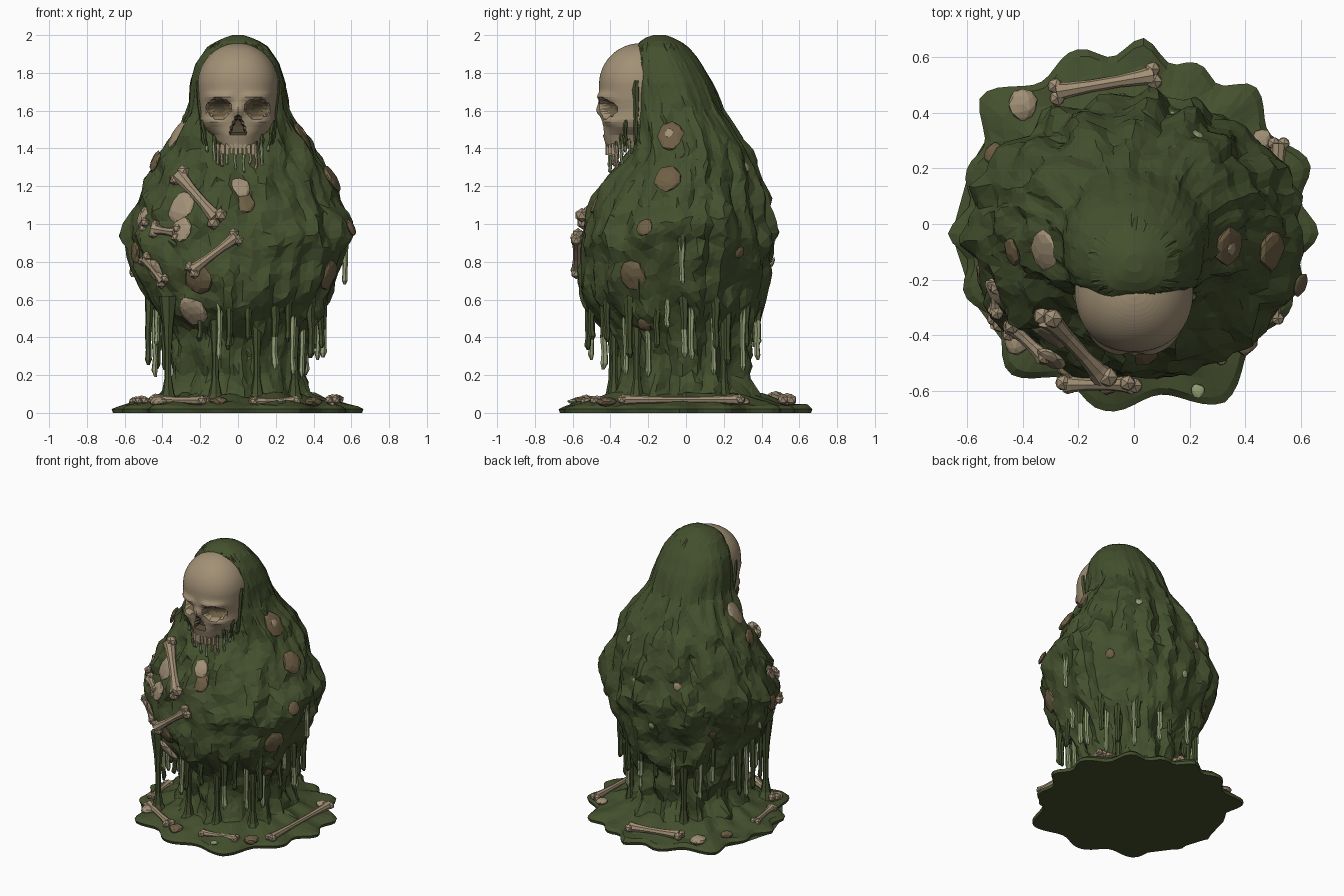
import bpy, bmesh, math, random
from mathutils import Vector, Matrix, noise

if "Cube" in bpy.data.objects:
    bpy.data.objects.remove(bpy.data.objects["Cube"])

random.seed(4)
TAU = math.tau

def material(name, col):
    m = bpy.data.materials.new(name)
    m.diffuse_color = (*col, 1)
    m.use_nodes = True
    m.node_tree.nodes["Principled BSDF"].inputs["Base Color"].default_value = m.diffuse_color
    return m

SLIME = material("slime_green", (0.058, 0.08, 0.027))
PALE = material("pale_drip_green", (0.30, 0.35, 0.18))
BONE = material("bone_tan", (0.36, 0.28, 0.18))
BROWN = material("old_bone_brown", (0.155, 0.113, 0.058))
DARK = material("socket_brown", (0.085, 0.066, 0.036))

# ---- mesh helpers
def fill(bm, rows):
    """Skin a list of closed rings and cap both ends."""
    vs = [[bm.verts.new(p) for p in r] for r in rows]
    n = len(rows[0])
    for a, b in zip(vs, vs[1:]):
        for i in range(n):
            bm.faces.new((a[i], a[(i + 1) % n], b[(i + 1) % n], b[i]))
    bm.faces.new(vs[0])
    bm.faces.new(vs[-1])

def finish(bm, name, mats, pick=None):
    bmesh.ops.triangulate(bm, faces=bm.faces[:])
    bmesh.ops.recalc_face_normals(bm, faces=bm.faces[:])
    if pick:
        for f in bm.faces:
            f.material_index = pick(f.calc_center_median())
    me = bpy.data.meshes.new(name)
    bm.to_mesh(me)
    bm.free()
    for m in mats:
        me.materials.append(m)
    ob = bpy.data.objects.new(name, me)
    bpy.context.collection.objects.link(ob)
    return ob

def tube_rows(pts, radii, n=6):
    d = (pts[-1] - pts[0]).normalized()
    u = d.orthogonal().normalized()
    w = d.cross(u)
    return [[p + r * (u * math.cos(TAU * i / n) + w * math.sin(TAU * i / n)) for i in range(n)]
            for p, r in zip(pts, radii)]

def profile(rows, z):
    """Interpolate (z, half width, front y, back y), listed from the top down."""
    for p, q in zip(rows, rows[1:]):
        if z >= q[0]:
            t = min(1, max(0, (p[0] - z) / (p[0] - q[0])))
            return [p[i] + (q[i] - p[i]) * t for i in (1, 2, 3)]
    return rows[-1][1:]

def power(v, e):
    return math.copysign(abs(v) ** e, v)

# ---- slime body
BODY = [(2.0, .03, -.17, -.11), (1.98, .09, -.23, -.05), (1.94, .155, -.265, .01), (1.85, .222, -.28, .08),
        (1.75, .255, -.28, .14), (1.6, .27, -.275, .205), (1.5, .335, -.275, .275), (1.4, .42, -.29, .335),
        (1.3, .47, -.37, .38), (1.2, .51, -.445, .41), (1.1, .555, -.48, .43), (1.03, .61, -.52, .455),
        (.95, .61, -.555, .475), (.88, .575, -.575, .465), (.75, .525, -.585, .445), (.6, .475, -.545, .415),
        (.5, .43, -.47, .385), (.4, .36, -.385, .345), (.2, .335, -.355, .33), (.1, .39, -.41, .38),
        (.03, .46, -.48, .45)]

def skin(a, z):
    hx, yf, yb = profile(BODY, z)
    c, s = math.cos(a), math.sin(a)
    e = .65 if z > 1.55 else 1 - .35 * max(0, (z - 1.3) / .25)
    if s > 0:
        e = 1
    x, y = hx * power(c, e), (yf + yb) / 2 + (yb - yf) / 2 * power(s, e)
    amp = .05 - .04 * min(1, max(0, (z - 1.35) / .4))
    strand = noise.noise((c * 6, s * 6, z * 1.8 + 3)) * min(1, (2 - z) / .2)
    lump = noise.noise((x * 9, y * 9, z * 7))
    ridge = 1 - 2.5 * abs(noise.noise((x * 6 + 9, y * 6, z * 3.5)))
    d = amp * (.8 * strand + .8 * lump + .45 * ridge - .3)
    return Vector((x + c * d, y + s * d, z))

bm = bmesh.new()
R, N, rows = 54, 88, []
for j in range(R + 1):
    z = 2.0 - 1.97 * (j / R) ** 1.25
    wob = 0 if j < 3 or j == R else .02
    rows.append([skin(TAU * (i + .35 * random.uniform(-1, 1)) / N, z + wob * random.uniform(-1, 1))
                 for i in range(N)])
fill(bm, rows)
finish(bm, "slime_body", [SLIME])

# ---- puddle with a lobed rim
LOBES = [(19, .67), (49, .66), (68, .62), (87, .67), (108, .66), (140, .72), (163, .63), (183, .67), (202, .66),
         (230, .70), (261, .68), (297, .72), (332, .64), (357, .665), (379, .67)]

def rim(deg):
    deg = deg + 360 if deg < 19 else deg
    for (a, r), (b, q) in zip(LOBES, LOBES[1:]):
        if a <= deg <= b:
            t = (deg - a) / (b - a)
            return r + (q - r) * t - .0028 * min(b - a, 28) * (1 - math.cos(TAU * t)) / 2

bm = bmesh.new()
rows = []
for f, z in [(.99, 0), (1, .02), (.96, .038), (.85, .052), (.75, .07), (.62, .1), (.4, .12)]:
    rows.append([(f * rim(3 * i) * math.cos(TAU * i / 120), f * rim(3 * i) * math.sin(TAU * i / 120),
                  z + (.015 * noise.noise((i * .25, f * 9, 0)) if .3 < f < .97 else 0)) for i in range(120)])
fill(bm, rows)
finish(bm, "slime_puddle", [SLIME])

# ---- skull: rounded cranium, lofted face, pressed-in sockets and nose
SKULL = [(1.74, .213, -.46, -.02), (1.66, .207, -.462, -.02), (1.6, .198, -.45, -.04), (1.55, .198, -.445, -.06),
         (1.51, .18, -.44, -.08), (1.47, .135, -.44, -.1), (1.40, .105, -.42, -.15)]

def socket(x, z):
    return 1 - ((abs(x) - .1) / .066) ** 2 - ((z - 1.612) / .05) ** 2

def nose(x, z):
    return 1.475 < z < 1.58 and abs(x) < .008 + .036 * (1.58 - z) / .1

bm = bmesh.new()
rows = []
for j in range(49):
    z = 1.956 - .556 * (j / 48) ** 1.25
    hx, yf, yb = profile(SKULL, z)
    if z > 1.74:
        k = math.sqrt(max(.01, 1 - ((z - 1.74) / .217) ** 2))
        hx, yf, yb = .213 * k, -.24 - .22 * k, -.24 + .22 * k
    ring = []
    for i in range(88):
        a = TAU * i / 88
        x, y = hx * power(math.cos(a), .92), (yf + yb) / 2 + (yb - yf) / 2 * power(math.sin(a), .92)
        if y < -.25:
            y -= .018 * math.exp(-((z - 1.675) / .02) ** 2 - ((abs(x) - .1) / .07) ** 4)
            y -= .025 * math.exp(-(x / .03) ** 2 - ((z - 1.6) / .035) ** 2)
            y -= .02 * math.exp(-((abs(x) - .14) / .05) ** 2 - ((z - 1.54) / .022) ** 2)
            y += .085 * math.sqrt(max(0, socket(x, z))) + (.05 if nose(x, z) else 0)
        ring.append((x, y, z))
    rows.append(ring)
fill(bm, rows)
finish(bm, "skull", [BONE, BROWN, DARK],
       lambda c: 0 if c.y > -.25 else 2 if nose(c.x, c.z) or socket(c.x, c.z) > .75
       else 1 if socket(c.x, c.z) > .15 else 0)

# upper teeth
bm = bmesh.new()
for i in range(8):
    x = (i - 3.5) * .023
    bmesh.ops.create_cube(bm, size=1, matrix=Matrix.Translation((x, -.415 + 5 * x * x, 1.395))
                          @ Matrix.Diagonal((.018, .025, .05 + .01 * (i % 2), 1)))
finish(bm, "upper_teeth", [BONE])

# ---- drips
def drip(name, top, zbot, r, pale=.45, lean=0, tip=PALE):
    """Strand with a bulb at the end; pale is the share of it in the tip colour."""
    fs = [0, .15, .4, .6, .8, .93, 1]
    rad = [.7, 1.2, .95, .8, .75, .9, .35]
    L = top.z - zbot
    pts = [top + Vector((lean * f + random.uniform(-.004, .004), random.uniform(-.004, .004), -L * f)) for f in fs]
    bm = bmesh.new()
    fill(bm, tube_rows(pts, [r * k for k in rad]))
    cut = zbot + L * pale
    finish(bm, name, [SLIME, tip], lambda c: 1 if c.z < cut else 0)

for x, y, zt, zb in [(-.44, -.06, .68, .19), (-.41, .05, .64, .33), (.425, .03, .66, .28), (.34, -.2, .64, .19),
                     (.29, -.32, .64, .2), (-.56, -.04, .98, .72), (.565, -.02, .96, .68), (.44, -.1, .68, .45),
                     (-.1, -.5, .68, .28), (.1, .38, .64, .28), (-.15, .36, .62, .35), (.25, .3, .64, .22),
                     (-.3, .27, .64, .26), (.36, .15, .62, .2), (-.36, -.28, .66, .3), (-.43, -.14, .66, .36)]:
    drip("hanging_drip", Vector((x, y, zt)), zb, .018, .72)
for i in range(20):
    a = TAU * (i + random.random() * .7) / 20
    p = skin(a, .66)
    drip("skirt_drip", Vector((p.x * .9, p.y * .9, .66)), random.uniform(.22, .4), random.uniform(.016, .024),
         .4 if i % 4 == 0 else 0)
for x, tip in [(-.105, BONE), (-.085, BONE), (-.06, PALE), (-.015, PALE), (.03, PALE), (.065, BONE), (.095, BONE)]:
    drip("mouth_drip", Vector((x, -.405 + 4 * x * x, 1.44)), random.uniform(1.26, 1.32), .011, .85, 0, tip)
for s in (-1, 1):
    drip("cheek_drip", Vector((s * .21, -.265, 1.76)), 1.42, .017, 0, -s * .03)
    drip("cheek_drip", Vector((s * .19, -.32, 1.55)), 1.38, .011, .2, -s * .03)
    drip("jaw_drip", Vector((s * .125, -.34, 1.48)), 1.28, .011, .7)
    drip("jaw_drip", Vector((s * .12, -.30, 1.48)), 1.34, .009, .7)

# strand that reaches the floor, flared at the foot, and hidden roots round the base
for x, y in [(-.37, -.38), (.3, -.26), (.1, -.38), (-.12, -.39), (.3, .2), (-.2, .31)]:
    bm = bmesh.new()
    fill(bm, tube_rows([Vector((x, y, z)) for z in (.62, .45, .3, .18, .1, .04)],
                       (.05, .028, .018, .02, .035, .07), 7))
    finish(bm, "floor_strand", [SLIME])

# ---- embedded fragments
def blob(name, p, n, r, mat, flat=.3):
    bm = bmesh.new()
    bmesh.ops.create_icosphere(bm, subdivisions=2, radius=1)
    k = random.random() * 50
    m = Matrix.Translation(p) @ n.to_track_quat('Z', 'Y').to_matrix().to_4x4() @ Matrix.Diagonal((r * .95, r * 1.05, r * flat, 1))
    for v in bm.verts:
        v.co = m @ (v.co * (1 + .2 * noise.noise(v.co * 1.5 + Vector((k, 0, 0)))))
    finish(bm, name, [mat])

def out(a, z=.9):
    """Outward direction of the skin, tilted with the slope of the body."""
    p, q = skin(a, z + .07), skin(a, z - .07)
    n = Vector((math.cos(a), math.sin(a), 0))
    slope = (q - p).dot(n) / .14
    return (n + Vector((0, 0, max(-.8, min(.8, slope))))).normalized()

for deg, z, r, mat in [(-14, 1.46, .08, BROWN), (198, 1.47, .085, BONE), (-12, 1.24, .075, BROWN),
                       (197, 1.33, .055, BROWN), (236, 1.09, .085, BONE), (241, .97, .065, BONE),
                       (-20, .98, .045, BROWN), (-24, .73, .08, BROWN), (-25, .47, .04, BROWN),
                       (273, 1.11, .065, BROWN), (271, 1.19, .06, BONE), (246, .71, .08, BROWN),
                       (239, .54, .085, BONE), (208, 1.04, .05, BONE), (215, .76, .06, BONE), (196, .85, .06, BROWN),
                       (60, 1.3, .025, PALE), (75, 1.05, .022, PALE), (112, 1.1, .03, BONE), (95, .8, .025, PALE),
                       (140, .75, .03, BROWN), (40, .85, .03, BROWN)]:
    a = math.radians(deg)
    blob("embedded_fragment", skin(a, z) + out(a, z) * .004, out(a, z), r, mat)
a = math.radians(-14)
blob("fragment_centre", skin(a, 1.47) + out(a, 1.47) * .024, out(a, 1.47), .025, BONE)

UP = Vector((0, 0, 1))
for x, y, r, mat in [(-.1, -.56, .05, BROWN), (-.4, .43, .055, BONE), (.46, .3, .04, BONE), (.23, -.6, .025, PALE),
                     (-.5, .25, .04, BROWN), (.4, -.42, .05, BROWN), (-.42, -.42, .05, BONE)]:
    blob("puddle_fragment", Vector((x, y, .06)), UP, r, mat, .5)

# ---- long bones: waisted shaft with two knobs at each end
def bone(p, q, r, side=UP):
    bm = bmesh.new()
    fill(bm, tube_rows([p.lerp(q, t) for t in (0, .12, .35, .65, .88, 1)],
                       [r * k for k in (1.4, 1.1, .85, .85, 1.1, 1.4)], 8))
    w = (q - p).cross(side).normalized() * r * .85
    for e in (p, q):
        for s in (-1, 1):
            bmesh.ops.create_icosphere(bm, subdivisions=1, radius=r * 1.2, matrix=Matrix.Translation(e + w * s))
    finish(bm, "long_bone", [BONE])

for a, z, b, w, r, lift in [(232, 1.24, 260, 1.02, .032, .03), (245, .76, 269, .93, .026, .025),
                            (222, .97, 238, .95, .025, .01), (212, .82, 220, .70, .024, .01),
                            (206, 1.05, 214, .99, .022, .005)]:
    a, b = math.radians(a), math.radians(b)
    bone(skin(a, z) + out(a, z) * lift, skin(b, w) + out(b, w) * lift, r, out((a + b) / 2))
for p, q, r in [((-.28, .475, .08), (.07, .535, .07), .026), ((.5, -.34, .07), (.52, .29, .07), .021),
                ((-.44, -.38, .07), (-.18, -.53, .065), .023), ((.08, -.52, .06), (.31, -.47, .065), .02),
                ((-.54, -.02, .06), (-.51, -.25, .065), .02)]:
    bone(Vector(p), Vector(q), r)
